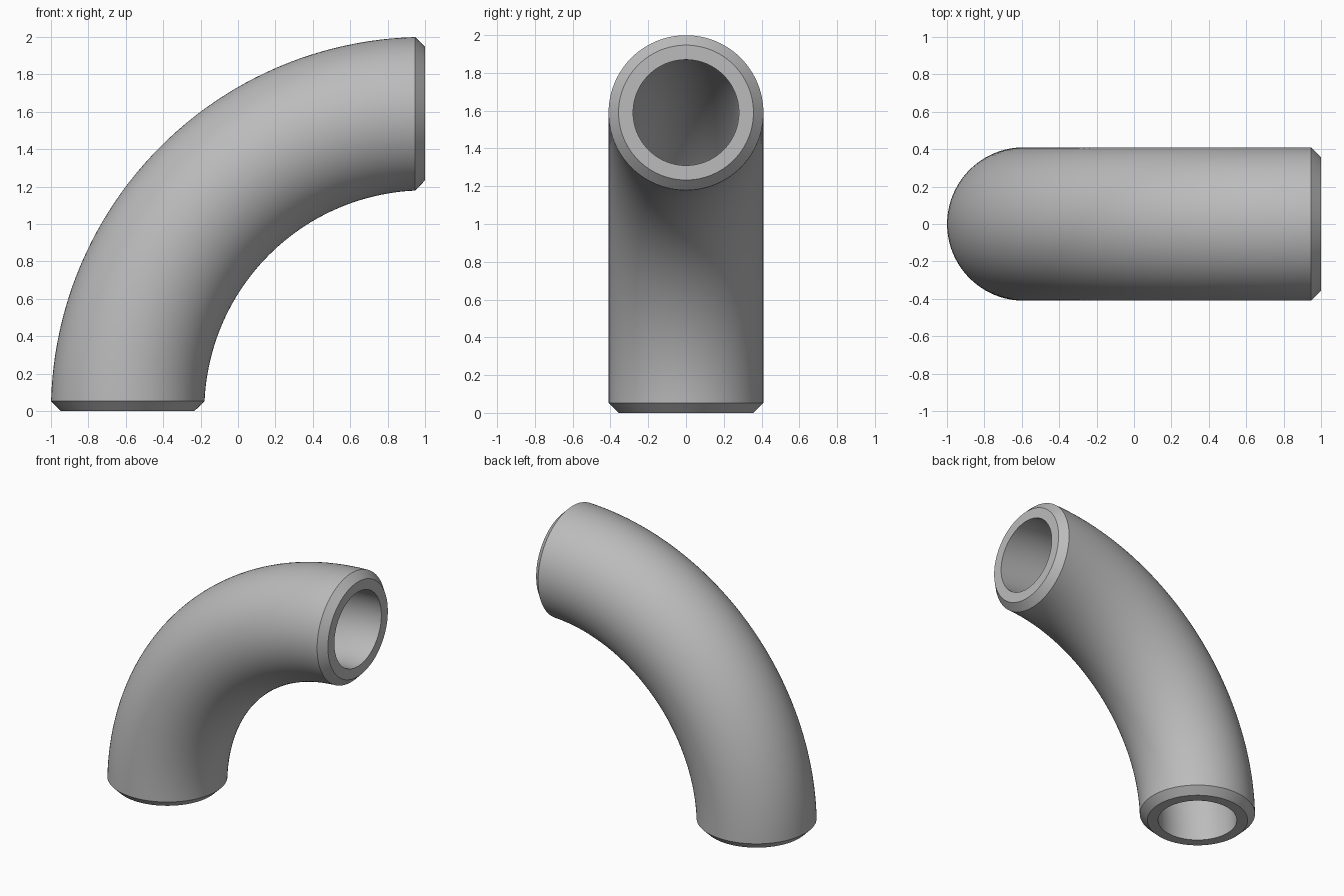
import bpy, bmesh
from math import sin, cos, asin, pi, radians

if "Cube" in bpy.data.objects:
    bpy.data.objects.remove(bpy.data.objects["Cube"], do_unlink=True)

BEND, OUTER, BORE, BEVEL = 1.59, 0.41, 0.28, 0.053
SIDES, STEPS = 96, 48

# Plain grey metal
grey = bpy.data.materials.new("grey metal")
grey.use_nodes = True
grey.diffuse_color = (0.5, 0.5, 0.5, 1)
grey.node_tree.nodes["Principled BSDF"].inputs["Base Color"].default_value = (0.5, 0.5, 0.5, 1)

bm = bmesh.new()


def ring(radius, t, inset):
    """Circle of the quarter bend; t runs 0..1, ends cut flat at the inset."""
    verts = []
    for i in range(SIDES):
        u = 2 * pi * i / SIDES
        reach = BEND + radius * cos(u)
        start = asin(inset / reach)
        a = start + (pi / 2 - 2 * start) * t
        verts.append(bm.verts.new((1 - reach * cos(a), radius * sin(u), reach * sin(a))))
    return verts


# Outer wall, bevelled lip, bore, bevelled lip
steps = [k / STEPS for k in range(STEPS + 1)]
rings = [ring(OUTER, t, BEVEL) for t in steps]
rings.append(ring(OUTER - BEVEL, 1, 0))
rings += [ring(BORE, t, 0) for t in reversed(steps)]
rings.append(ring(OUTER - BEVEL, 0, 0))

for k, a in enumerate(rings):
    b = rings[(k + 1) % len(rings)]
    for i in range(SIDES):
        j = (i + 1) % SIDES
        bm.faces.new((a[i], a[j], b[j], b[i]))
bmesh.ops.recalc_face_normals(bm, faces=bm.faces)

mesh = bpy.data.meshes.new("pipe_elbow")
bm.to_mesh(mesh)
bm.free()
mesh.materials.append(grey)
elbow = bpy.data.objects.new("pipe_elbow", mesh)
bpy.context.collection.objects.link(elbow)

# Smooth walls with crisp lip edges
bpy.ops.object.select_all(action="DESELECT")
elbow.select_set(True)
bpy.context.view_layer.objects.active = elbow
bpy.ops.object.shade_smooth_by_angle(angle=radians(30))
